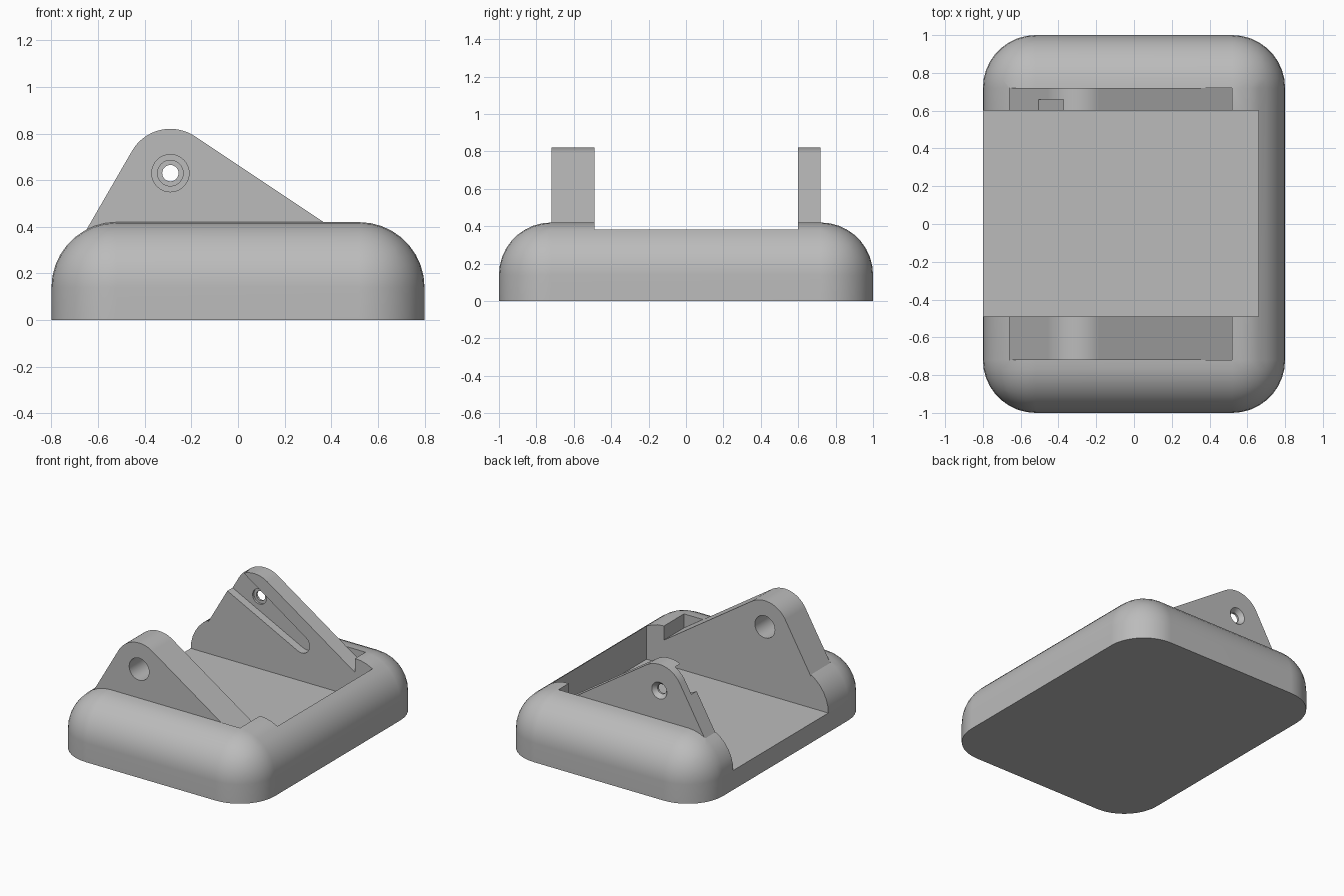
import bpy, bmesh
from math import pi, sin, cos, radians
from mathutils import Matrix, Vector

default = bpy.data.objects.get("Cube")
if default:
    bpy.data.objects.remove(default, do_unlink=True)

R = 0.28                      # base rounding radius
HX, HZ = -0.29, 0.63          # pivot hole centre


def make(name, bm):
    bmesh.ops.recalc_face_normals(bm, faces=bm.faces[:])
    mesh = bpy.data.meshes.new(name)
    bm.to_mesh(mesh)
    bm.free()
    obj = bpy.data.objects.new(name, mesh)
    bpy.context.collection.objects.link(obj)
    return obj


def box_mesh(lo, hi):
    bm = bmesh.new()
    lo, hi = Vector(lo), Vector(hi)
    bmesh.ops.create_cube(bm, size=1)
    size = hi - lo
    for v in bm.verts:
        v.co = (lo + hi) / 2 + Vector([v.co[i] * size[i] for i in range(3)])
    return bm


def prism(name, outline, y0, y1):
    """Extrude an x-z outline along y."""
    bm = bmesh.new()
    face = bm.faces.new([bm.verts.new((x, y0, z)) for x, z in outline])
    out = bmesh.ops.extrude_face_region(bm, geom=[face])
    for v in out["geom"]:
        if isinstance(v, bmesh.types.BMVert):
            v.co.y = y1
    return make(name, bm)


def bore(name, r0, r1, y0, y1):
    """Round cutter along y at the pivot, radius r0 at y0 and r1 at y1."""
    bm = bmesh.new()
    bmesh.ops.create_cone(bm, cap_ends=True, segments=40, radius1=r0, radius2=r1,
                          depth=y1 - y0,
                          matrix=Matrix.Translation((HX, (y0 + y1) / 2, HZ))
                          @ Matrix.Rotation(-pi / 2, 4, 'X'))
    return make(name, bm)


def arc(cx, cz, r, a0, a1, n):
    angles = [radians(a0 + (a1 - a0) * i / n) for i in range(n + 1)]
    return [(cx + r * cos(a), cz + r * sin(a)) for a in angles]


def combine(target, tool, operation):
    mod = target.modifiers.new(tool.name, 'BOOLEAN')
    mod.operation, mod.solver, mod.object = operation, 'EXACT', tool
    bpy.context.view_layer.objects.active = target
    bpy.ops.object.modifier_apply(modifier=mod.name)
    bpy.data.objects.remove(tool, do_unlink=True)


# Base block with rounded top and corners, flat underside
bm = box_mesh((-0.8, -1, 0), (0.8, 1, 0.42))
rounded = [e for e in bm.edges if max(v.co.z for v in e.verts) > 0.2]
bmesh.ops.bevel(bm, geom=rounded, offset=R, segments=9, profile=0.5,
                affect='EDGES', clamp_overlap=False)
base = make("bracket_base", bm)

# Pocket behind which the two cheek brackets rise
combine(base, make("pocket", box_mesh((-0.66, -0.72, 0.2), (0.52, 0.72, 1))), 'DIFFERENCE')

# Cheek brackets: rounded triangle, split later by the channel
cheek = [(-0.66, 0.17), (0.52, 0.17), (0.52, 0.318)]
cheek += arc(HX, HZ, 0.19, 56.3, 150, 16) + [(-0.66, 0.37)]
combine(base, prism("cheeks", cheek, -0.72, 0.72), 'UNION')

# Channel between the cheeks, open on one side
combine(base, make("channel", box_mesh((-0.95, -0.49, 0.141), (0.66, 0.6, 1.2))), 'DIFFERENCE')

# Tapered guide slot on the inside of the rear cheek
slot = [(-0.6, 0.953), (-0.75, 0.76)] + arc(0.09, 0.41, 0.065, -116.6, 56.3, 14)
combine(base, prism("guide_slot", slot, 0.5, 0.66), 'DIFFERENCE')

# Pivot holes: wide in the front cheek, stepped in the rear cheek
for args in (("front_hole", 0.08, 0.08, -0.85, -0.4),
             ("rear_hole", 0.035, 0.035, 0.5, 0.85),
             ("rear_counterbore", 0.055, 0.055, 0.55, 0.675),
             ("rear_countersink", 0.035, 0.065, 0.69, 0.725)):
    combine(base, bore(*args), 'DIFFERENCE')

# Single grey finish
grey = bpy.data.materials.new("plain_grey")
grey.use_nodes = True
colour = (0.5, 0.5, 0.5, 1)
grey.diffuse_color = colour
grey.node_tree.nodes["Principled BSDF"].inputs["Base Color"].default_value = colour
base.data.materials.clear()
base.data.materials.append(grey)

# Smooth rounding with crisp cut edges
bpy.ops.object.select_all(action='DESELECT')
base.select_set(True)
bpy.context.view_layer.objects.active = base
bpy.ops.object.shade_smooth_by_angle(angle=radians(25))
weighted = base.modifiers.new("weighted_normals", 'WEIGHTED_NORMAL')
weighted.keep_sharp = True
